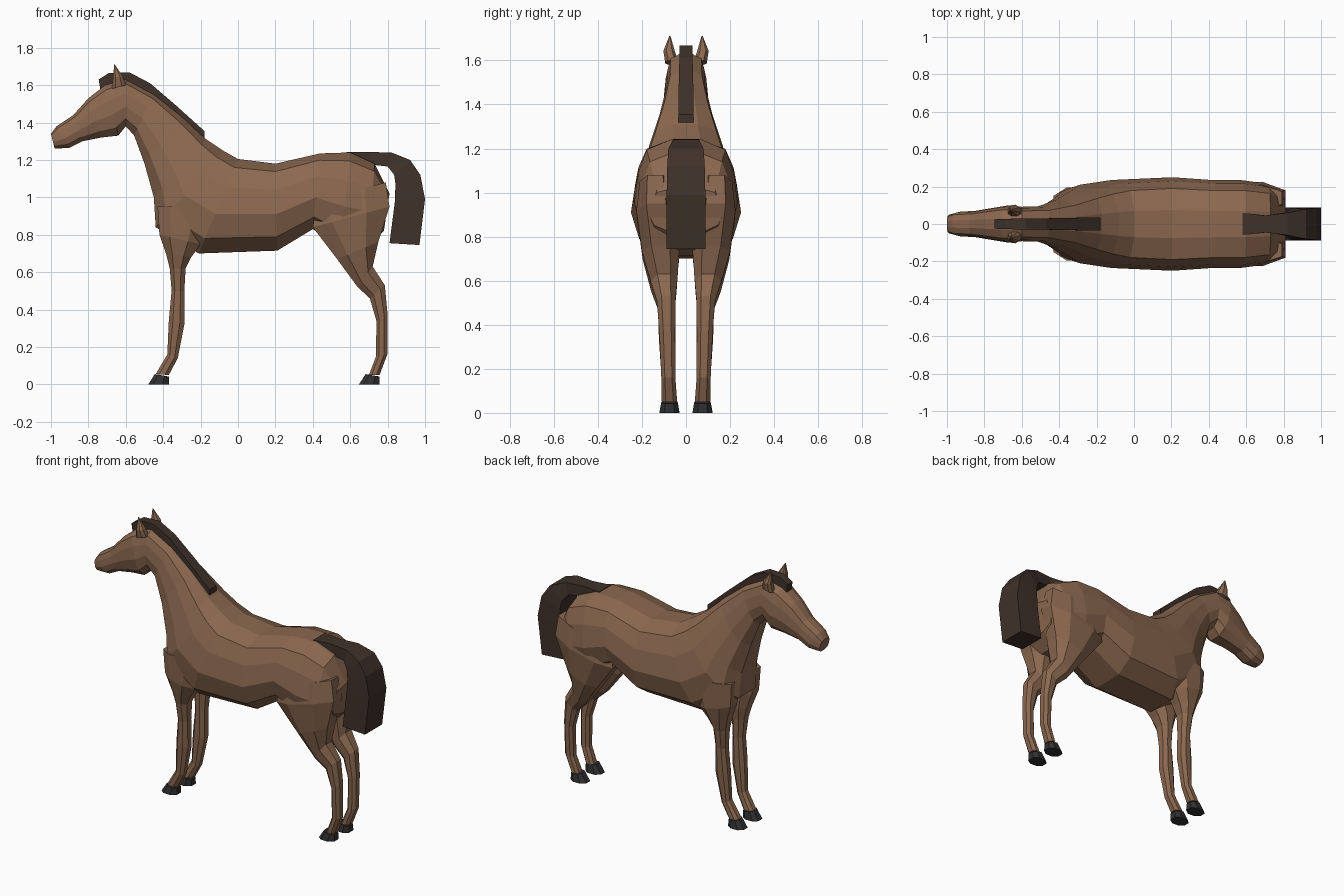
import bpy, bmesh

def material(name, rgb):
    m = bpy.data.materials.new(name)
    m.diffuse_color = (*rgb, 1)
    return m

COAT = material("coat", (0.26, 0.14, 0.08))
HAIR = material("dark hair", (0.05, 0.031, 0.023))
HOOF = material("hoof", (0.03, 0.03, 0.032))

# Half cross-sections: (fraction from first to second edge, fraction of half width)
BARREL = [(0, .3), (.09, .76), (.3, .92), (.58, 1), (.84, .85), (1, .42)]
LEG = [(0, .45), (.25, .95), (.7, 1), (1, .5)]
BOX = [(0, 1), (1, 1)]

def loft(name, rings, section, mat, mirror=False):
    """Ring: x, z of one edge, x, z of the other, y centre, half width."""
    bm = bmesh.new()
    loops = []
    for xa, za, xb, zb, y, w in rings:
        pts = [(t, s) for t, s in section] + [(t, -s) for t, s in reversed(section)]
        loops.append([bm.verts.new((xa + (xb - xa) * t, y + w * s, za + (zb - za) * t))
                      for t, s in pts])
    n = len(loops[0])
    for a, b in zip(loops, loops[1:]):
        for i in range(n):
            j = (i + 1) % n
            bm.faces.new((a[i], a[j], b[j], b[i]))
    bm.faces.new(loops[0])
    bm.faces.new(loops[-1])
    bmesh.ops.recalc_face_normals(bm, faces=bm.faces)
    me = bpy.data.meshes.new(name)
    bm.to_mesh(me)
    bm.free()
    me.materials.append(mat)
    ob = bpy.data.objects.new(name, me)
    bpy.context.collection.objects.link(ob)
    if mirror:
        ob.modifiers.new("mirror", 'MIRROR').use_axis = (False, True, False)
    return ob

# Muzzle, head, neck and barrel in one skin (top edge, bottom edge)
loft("body", [
    (-1.0, 1.34, -.98, 1.26, 0, .05),
    (-.97, 1.38, -.90, 1.265, 0, .066),
    (-.88, 1.44, -.83, 1.30, 0, .07),
    (-.80, 1.53, -.73, 1.32, 0, .085),
    (-.71, 1.60, -.64, 1.33, 0, .10),
    (-.60, 1.63, -.60, 1.38, 0, .092),
    (-.45, 1.55, -.555, 1.33, 0, .095),
    (-.30, 1.43, -.50, 1.18, 0, .13),
    (-.17, 1.31, -.45, 1.0, 0, .18),
    (-.08, 1.25, -.44, .84, 0, .21),
    (.0, 1.205, -.21, .70, 0, .235),
    (.2, 1.18, .21, .715, 0, .25),
    (.44, 1.235, .40, .83, 0, .235),
    (.60, 1.24, .55, .74, 0, .235),
    (.73, 1.18, .70, .74, 0, .215),
    (.81, 1.02, .78, .82, 0, .17)], BARREL, COAT)

# Legs (front edge, back edge)
loft("front_legs", [
    (-.43, .95, -.15, .95, .11, .09),
    (-.42, .80, -.20, .75, .11, .08),
    (-.385, .70, -.25, .68, .10, .068),
    (-.365, .62, -.28, .62, .095, .052),
    (-.355, .50, -.287, .50, .088, .04),
    (-.37, .34, -.285, .33, .085, .038),
    (-.378, .16, -.322, .14, .08, .03),
    (-.44, .055, -.37, .05, .075, .035)], LEG, COAT, True)
loft("hind_legs", [
    (.42, .98, .79, 1.08, .14, .07),
    (.40, .84, .81, .95, .135, .09),
    (.53, .67, .75, .76, .115, .085),
    (.64, .52, .72, .63, .10, .06),
    (.705, .46, .785, .53, .09, .042),
    (.74, .34, .80, .37, .085, .036),
    (.738, .15, .798, .16, .08, .032),
    (.70, .05, .757, .05, .075, .035)], LEG, COAT, True)

# Hooves
for name, x in (("front_hooves", -.37), ("hind_hooves", .757)):
    loft(name, [(x - .075, .055, x, .042, .075, .038),
                (x - .11, 0, x, 0, .075, .046)], LEG, HOOF, True)

# Ears
loft("ears", [(-.675, 1.58, -.60, 1.60, .065, .03),
              (-.668, 1.64, -.615, 1.645, .077, .026),
              (-.662, 1.71, -.658, 1.71, .073, .003)], LEG, COAT, True)

# Mane with forelock
loft("mane", [
    (-.745, 1.63, -.735, 1.57, 0, .025),
    (-.69, 1.665, -.67, 1.58, 0, .027),
    (-.58, 1.668, -.60, 1.60, 0, .03),
    (-.47, 1.61, -.51, 1.53, 0, .03),
    (-.33, 1.49, -.38, 1.42, 0, .033),
    (-.18, 1.355, -.18, 1.29, 0, .035)], BOX, HAIR)

# Tail
loft("tail", [
    (.58, 1.243, .58, 1.20, 0, .06),
    (.70, 1.242, .71, 1.175, 0, .045),
    (.82, 1.24, .80, 1.165, 0, .06),
    (.92, 1.20, .835, 1.12, 0, .08),
    (.975, 1.12, .842, 1.07, 0, .085),
    (1.0, .99, .838, .97, 0, .088),
    (.97, .745, .81, .755, 0, .088)], BOX, HAIR)
